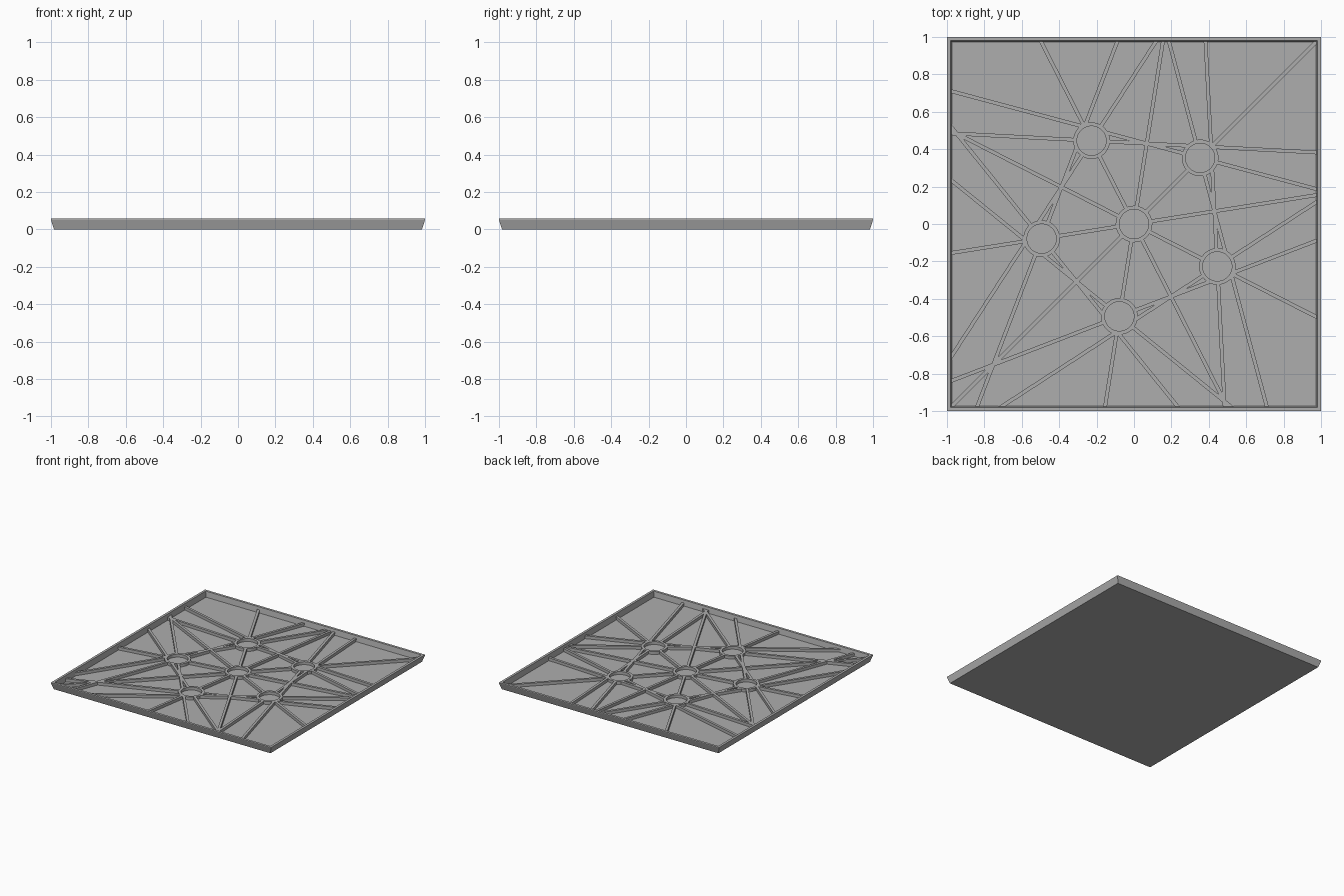
import bpy, bmesh
from math import radians, cos, sin
from mathutils import Matrix, Vector

if "Cube" in bpy.data.objects:
    bpy.data.objects.remove(bpy.data.objects["Cube"])

FLOOR, RIB_TOP, RIM = 0.012, 0.036, 0.057
RIB_WIDTH, BOSS_R, HOLE_R = 0.02, 0.098, 0.078

grey = bpy.data.materials.new("mid_grey")
grey.use_nodes = True
grey.diffuse_color = (0.42, 0.42, 0.42, 1)
grey.node_tree.nodes["Principled BSDF"].inputs["Base Color"].default_value = grey.diffuse_color


def make(name, bm):
    bmesh.ops.recalc_face_normals(bm, faces=bm.faces)
    mesh = bpy.data.meshes.new(name)
    bm.to_mesh(mesh)
    bm.free()
    mesh.materials.append(grey)
    obj = bpy.data.objects.new(name, mesh)
    bpy.context.collection.objects.link(obj)
    return obj


def add_cylinders(bm, centres, radius, z0, z1):
    for c in centres:
        bmesh.ops.create_cone(bm, cap_ends=True, segments=48, radius1=radius, radius2=radius,
                              depth=z1 - z0, matrix=Matrix.Translation((c.x, c.y, (z0 + z1) / 2)))


def boolean(obj, cutter, operation):
    mod = obj.modifiers.new(operation.lower(), "BOOLEAN")
    mod.operation, mod.object, mod.solver = operation, cutter, "EXACT"
    mod.use_self = True
    cutter.hide_render = True
    cutter.hide_viewport = True


# Tray: stacked square loops from the underside, over the rim, down to the floor
bm = bmesh.new()
loops = []
for half, z in [(0.984, 0), (1, RIM - 0.006), (1, RIM), (0.98, RIM), (0.972, FLOOR)]:
    loops.append([bm.verts.new((sx * half, sy * half, z))
                  for sx, sy in ((-1, -1), (1, -1), (1, 1), (-1, 1))])
for low, high in zip(loops, loops[1:]):
    for i in range(4):
        j = (i + 1) % 4
        bm.faces.new((low[i], low[j], high[j], high[i]))
bm.faces.new(loops[0])
bm.faces.new(loops[-1])
make("tray", bm)

# Boss centres: one in the middle, five around it
angles = [radians(45 + 72 * k) for k in range(5)]
ring = [Vector((cos(a), sin(a), 0)) * 0.5 for a in angles]
centres = [Vector((0, 0, 0))] + ring

# Ribs: three long bars crossing at each outer boss
bm = bmesh.new()
for centre, angle in zip(ring, angles):
    for turn in (-60, 0, 60):
        bar = (Matrix.Translation(centre + Vector((0, 0, (FLOOR + RIB_TOP) / 2 - 0.001)))
               @ Matrix.Rotation(angle + radians(turn), 4, "Z")
               @ Matrix.Diagonal((4, RIB_WIDTH, RIB_TOP - FLOOR + 0.002, 1)))
        bmesh.ops.create_cube(bm, size=1, matrix=bar)
ribs = make("ribs_and_bosses", bm)

# Bosses joined to the ribs
bm = bmesh.new()
add_cylinders(bm, centres, BOSS_R, FLOOR - 0.002, RIB_TOP)
boolean(ribs, make("boss_helper", bm), "UNION")

# Clear the boss holes
bm = bmesh.new()
add_cylinders(bm, centres, HOLE_R, -0.05, 0.1)
boolean(ribs, make("hole_cutter", bm), "DIFFERENCE")

# Trim the ribs at the tray wall
bm = bmesh.new()
bmesh.ops.create_cube(bm, size=1, matrix=Matrix.Diagonal((1.95, 1.95, 0.3, 1)))
boolean(ribs, make("trim_helper", bm), "INTERSECT")

# Smooth round bosses while keeping the edges crisp
bpy.ops.object.select_all(action="DESELECT")
bpy.context.view_layer.objects.active = ribs
ribs.select_set(True)
for mod in list(ribs.modifiers):
    bpy.ops.object.modifier_apply(modifier=mod.name)
bpy.ops.object.shade_smooth_by_angle(angle=radians(30))
for helper in ("boss_helper", "hole_cutter", "trim_helper"):
    bpy.data.objects.remove(bpy.data.objects[helper])
